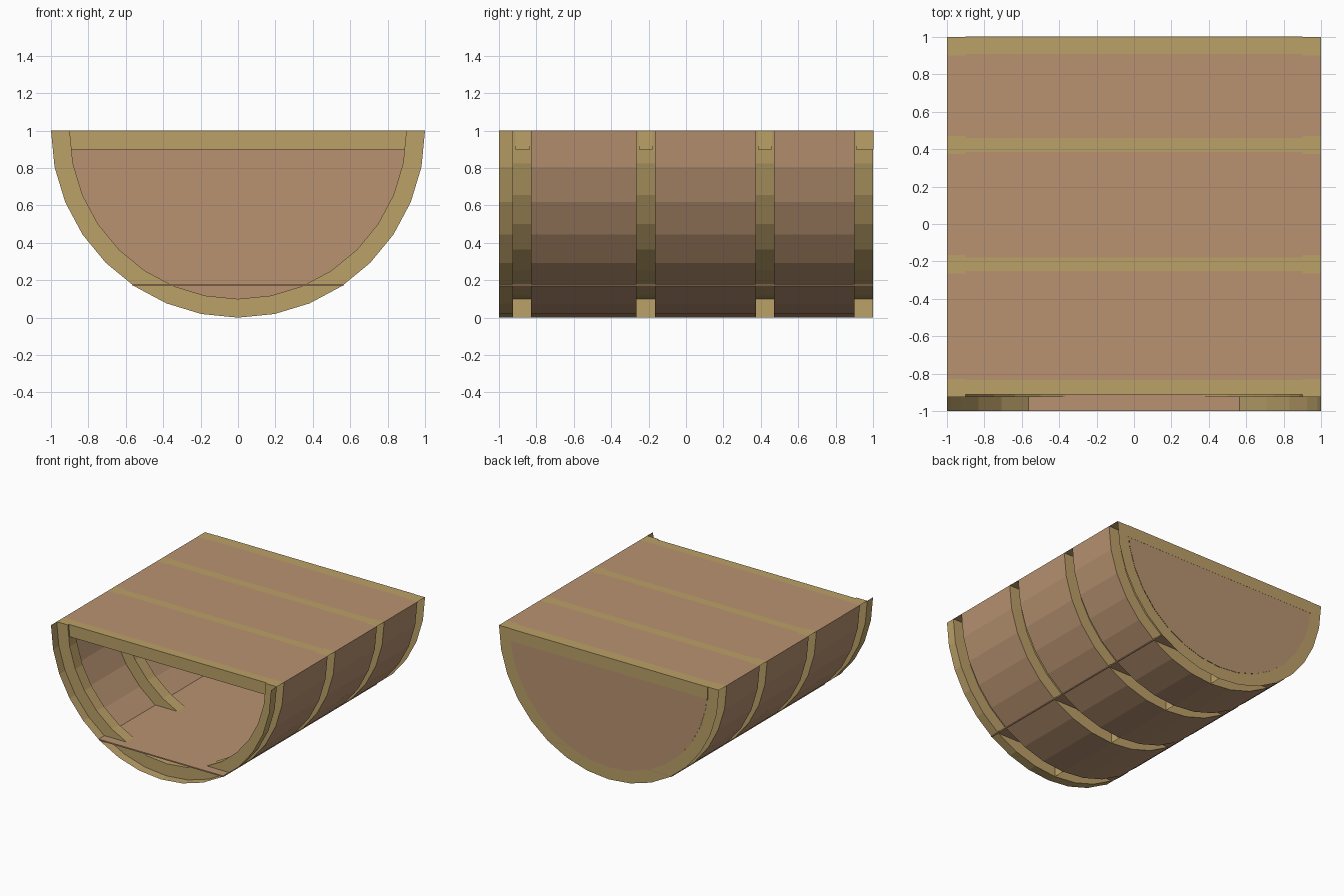
import bpy
import math

if "Cube" in bpy.data.objects:
    bpy.data.objects.remove(bpy.data.objects["Cube"])

SEG = 16
RIBS = [(-0.925, -0.83), (-0.265, -0.165), (0.375, 0.47), (0.90, 1.0)]
BEAMS = [(-0.912, -0.835), (-0.25, -0.178), (0.385, 0.46), (0.91, 1.0)]


def material(name, color):
    m = bpy.data.materials.new(name)
    m.diffuse_color = (*color, 1)
    m.use_nodes = True
    m.node_tree.nodes["Principled BSDF"].inputs["Base Color"].default_value = m.diffuse_color
    return m


tan = material("tan_timber", (0.50, 0.355, 0.14))
brown = material("brown_planks", (0.48, 0.29, 0.165))


def build(name, verts, faces, mat):
    me = bpy.data.meshes.new(name)
    me.from_pydata(verts, [], faces)
    me.materials.append(mat)
    ob = bpy.data.objects.new(name, me)
    bpy.context.collection.objects.link(ob)
    return ob


def arc(r, y):
    """Lower half circle around (0, 1), running from +x to -x."""
    return [(r * math.cos(math.pi * i / SEG), y, 1 - r * math.sin(math.pi * i / SEG))
            for i in range(SEG + 1)]


def loft(name, a, b, mat):
    """Strip of quads between two equal point rows."""
    n = len(a)
    return build(name, a + b, [(i, i + 1, n + i + 1, n + i) for i in range(n - 1)], mat)


def box(name, x, y, z, mat):
    v = [(i, j, k) for i in x for j in y for k in z]
    f = [(0, 1, 3, 2), (4, 6, 7, 5), (0, 4, 5, 1), (2, 3, 7, 6), (0, 2, 6, 4), (1, 5, 7, 3)]
    return build(name, v, f, mat)


def top_plate(name, x, y, mat):
    return build(name, [(x[0], y[0], 1), (x[1], y[0], 1), (x[1], y[1], 1), (x[0], y[1], 1)],
                 [(0, 1, 2, 3)], mat)


# Ribs: channels open on the outside, capped on top, with a web at the middle
for a, b in RIBS:
    loft("rib_inner_face", arc(0.9, a), arc(0.9, b), tan)
    loft("rib_front_side", arc(0.9, a), arc(1, a), tan)
    loft("rib_back_side", arc(1, b), arc(0.9, b), tan)
    build("rib_web", [(0, a, 0), (0, b, 0), (0, b, 0.1), (0, a, 0.1)], [(0, 1, 2, 3)], tan)
    for s in (-1, 1):
        top_plate("rib_cap", sorted((s * 0.9, s)), (a, b), tan)

# Cross beams under the roof
for y in BEAMS:
    box("cross_beam", (-0.9, 0.9), y, (0.9, 1.0), tan)

# Front lip in front of the first rib
loft("front_lip", arc(1, -0.925), arc(1, -1), tan)

# Hull planking and roof between ribs
for (_, a), (b, _) in zip(RIBS, RIBS[1:]):
    loft("hull_planking", arc(1, b), arc(1, a), brown)
    for s in (-1, 1):
        top_plate("roof_edge", sorted((s * 0.9, s)), (a, b), brown)
for (_, a), (b, _) in zip(BEAMS, BEAMS[1:]):
    top_plate("roof", (-0.9, 0.9), (a, b), brown)

# Back wall inside the last rib
build("back_wall", arc(0.9, 1.002), [tuple(range(SEG + 1))], brown)
box("back_wall_top_rail", (-0.9, 0.9), (0.99, 1.003), (0.9, 1.0), tan)

# Floor board
box("floor", (-0.565, 0.565), (-1, 1), (0.17, 0.18), brown)
